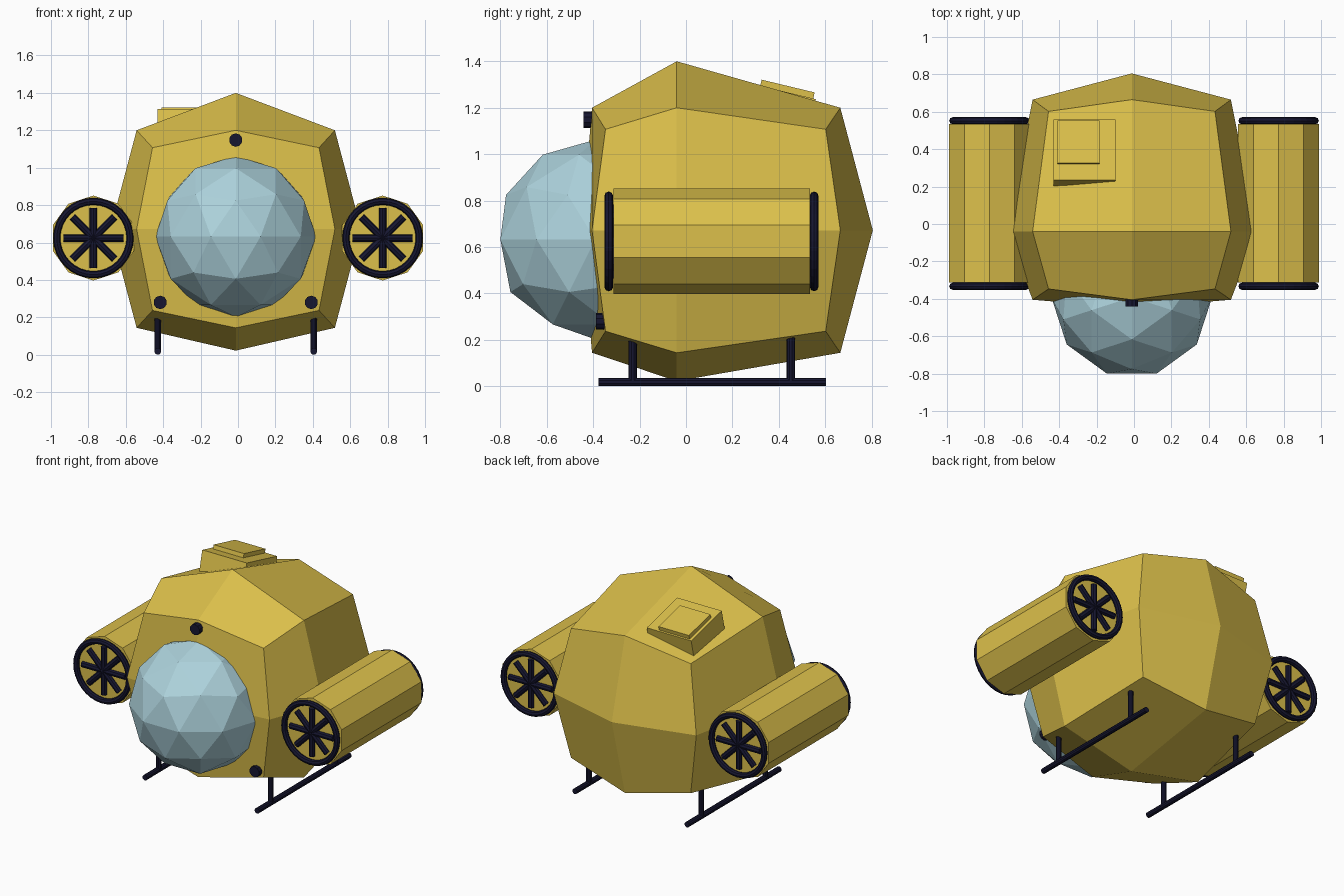
import bpy, bmesh
from math import radians, pi
from mathutils import Matrix, Vector

if "Cube" in bpy.data.objects:
    bpy.data.objects.remove(bpy.data.objects["Cube"])

CX = -0.012  # hull centre line


def material(name, rgb):
    m = bpy.data.materials.new(name)
    m.diffuse_color = (*rgb, 1)
    m.use_nodes = True
    m.node_tree.nodes["Principled BSDF"].inputs["Base Color"].default_value = m.diffuse_color
    return m


YELLOW = material("yellow_paint", (0.72, 0.53, 0.07))
GLASS = material("pale_glass", (0.42, 0.65, 0.72))
NAVY = material("dark_navy", (0.008, 0.008, 0.03))


def finish(bm, name, mat):
    bmesh.ops.recalc_face_normals(bm, faces=bm.faces)
    me = bpy.data.meshes.new(name)
    bm.to_mesh(me)
    bm.free()
    me.materials.append(mat)
    ob = bpy.data.objects.new(name, me)
    bpy.context.collection.objects.link(ob)
    return ob


def rod(name, a, b, r, sides, mat, spin=0):
    """Capped cylinder from point a to point b."""
    a, b = Vector(a), Vector(b)
    d = b - a
    bm = bmesh.new()
    mtx = (Matrix.Translation((a + b) / 2) @ d.to_track_quat('Z', 'Y').to_matrix().to_4x4()
           @ Matrix.Rotation(spin, 4, 'Z'))
    bmesh.ops.create_cone(bm, cap_ends=True, segments=sides, radius1=r, radius2=r,
                          depth=d.length, matrix=mtx)
    return finish(bm, name, mat)


# Hull: once-subdivided cube, each point pushed out by its kind (face, edge, corner)
bm = bmesh.new()
bmesh.ops.create_cube(bm, size=2)
bmesh.ops.subdivide_edges(bm, edges=bm.edges[:], cuts=1, use_grid_fill=True)
SIDE = (0, 0.67, 0.53, 0.445)
BACK = (0, 0.845, 0.705, 0.642)
FRONT = (0, 0.41, 0.365, 0.307)
UP = (0, 0.728, 0.528, 0.435)
DOWN = (0, 0.65, 0.528, 0.435)
for v in bm.verts:
    i, j, k = (round(c) for c in v.co)
    n = abs(i) + abs(j) + abs(k)
    v.co = (CX + i * SIDE[n],
            -0.04 + j * (BACK if j > 0 else FRONT)[n],
            0.672 + k * (UP if k > 0 else DOWN)[n])
finish(bm, "hull", YELLOW)

# Glass dome at the front
bm = bmesh.new()
bmesh.ops.create_icosphere(bm, subdivisions=2, radius=0.43,
                           matrix=Matrix.Translation((CX, -0.391, 0.632))
                           @ Matrix.Rotation(-pi / 2, 4, 'Z'))
finish(bm, "glass_dome", GLASS)

# Front lamps
for name, x, y, z in (("top_lamp", 0, -0.442, 1.148),
                      ("left_lamp", -0.404, -0.387, 0.28),
                      ("right_lamp", 0.404, -0.387, 0.28)):
    rod(name, (CX + x, y, z), (CX + x, y + 0.08, z), 0.036, 10, NAVY)

# Roof hatch: a sunken tilted block with a thin lid on it
tilt = Matrix.Translation((-0.265, 0.397, 1.276)) @ Matrix.Rotation(radians(-13.5), 4, 'X')


def hatch_box(name, x, y, z, sx, sy, sz):
    bm = bmesh.new()
    bmesh.ops.create_cube(bm, size=1, matrix=tilt @ Matrix.Translation((x, y, z))
                          @ Matrix.Diagonal((sx, sy, sz, 1)))
    finish(bm, name, YELLOW)


hatch_box("hatch_base", 0, 0, -0.075, 0.33, 0.334, 0.15)
hatch_box("hatch_lid", -0.032, 0.038, 0.01, 0.226, 0.235, 0.034)

# Side thrusters and skids
for side, s in (("left", -1), ("right", 1)):
    tx, tz = s * 0.773, 0.624
    rod(side + "_thruster", (tx, -0.312, tz), (tx, 0.535, tz), 0.227, 10, YELLOW)
    for end, y, cap in (("front", -0.333, -0.318), ("back", 0.552, 0.541)):
        # Ring guard
        bm = bmesh.new()
        profile = bmesh.ops.create_circle(
            bm, segments=8, radius=0.019,
            matrix=Matrix.Translation((tx + 0.196, y, tz)))["verts"]
        edges = list({e for v in profile for e in v.link_edges})
        bmesh.ops.spin(bm, geom=profile + edges, cent=(tx, y, tz), axis=(0, 1, 0),
                       dvec=(0, 0, 0), angle=2 * pi, steps=32, use_merge=True)
        finish(bm, f"{side}_{end}_ring", NAVY)
        # Star of four crossed bars
        for q in range(4):
            d = Matrix.Rotation(q * pi / 4, 3, 'Y') @ Vector((0.16, 0, 0))
            c = Vector((tx, cap, tz))
            rod(f"{side}_{end}_bar_{q + 1}", c - d, c + d, 0.02, 8, NAVY)

    # Skid runner and its two struts
    sx = CX + s * 0.417
    rod(side + "_skid_runner", (sx, -0.377, 0.018), (sx, 0.603, 0.018), 0.018, 10, NAVY)
    for end, y in (("front", -0.23), ("back", 0.452)):
        rod(f"{side}_{end}_strut", (sx, y, 0.015), (sx, y, 0.25), 0.018, 10, NAVY)
